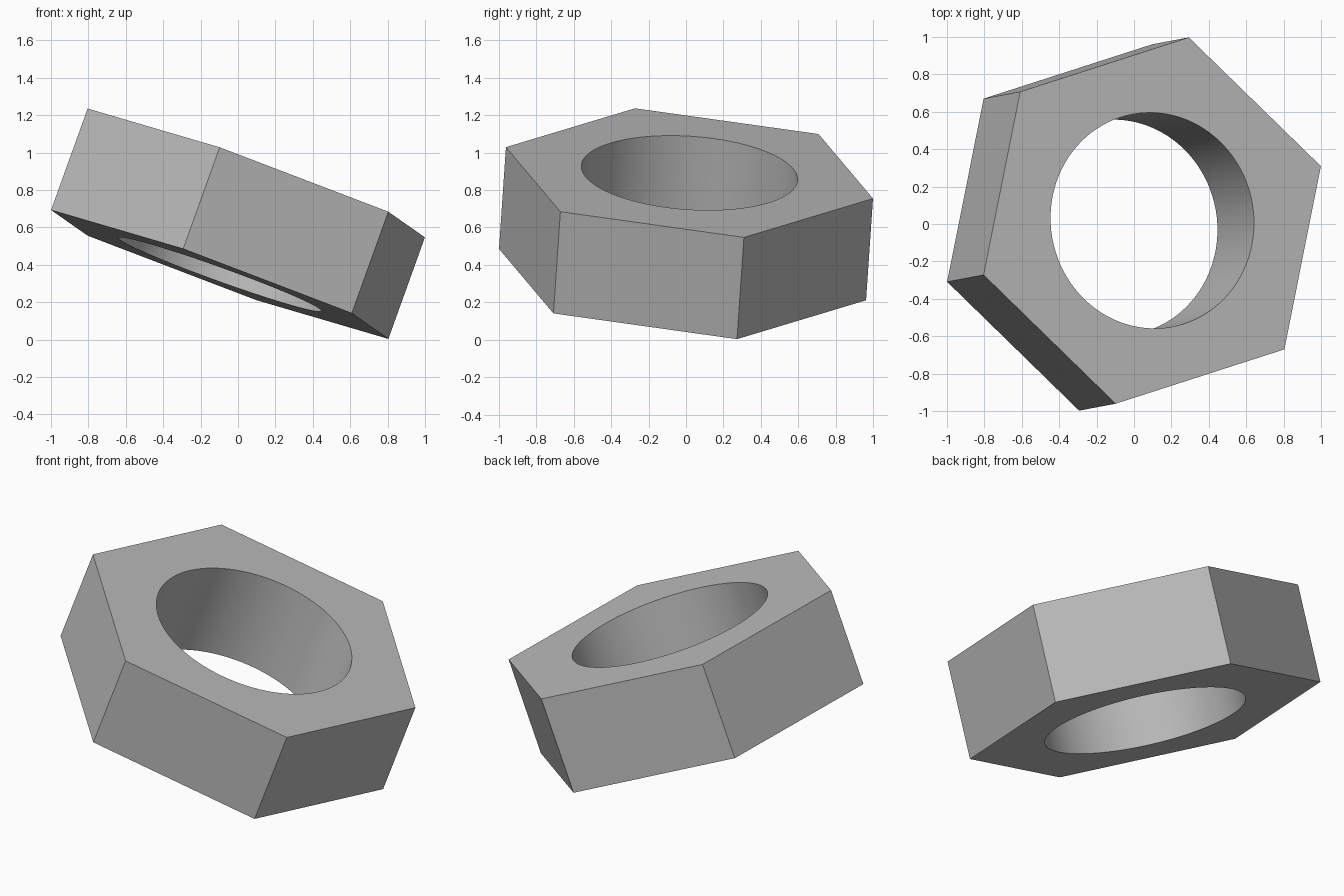
import bpy, bmesh
from math import cos, sin, pi
from mathutils import Matrix, Vector

cube = bpy.data.objects.get("Cube")
if cube:
    bpy.data.objects.remove(cube, do_unlink=True)

SIDES, STEPS = 6, 16            # flats, and bore segments per flat
OUTER, BORE, HALF = 1.008, 0.578, 0.289

# Plain grey metal
steel = bpy.data.materials.new("grey metal")
grey = (0.5, 0.5, 0.5, 1)
steel.diffuse_color = grey
steel.use_nodes = True
shader = next(n for n in steel.node_tree.nodes if n.type == 'BSDF_PRINCIPLED')
shader.inputs["Base Color"].default_value = grey

bm = bmesh.new()


def ring(radius, count, z):
    return [bm.verts.new((radius * cos(2 * pi * i / count),
                          radius * sin(2 * pi * i / count), z))
            for i in range(count)]


# Hexagonal outside and round bore, bottom and top
n = SIDES * STEPS
hex_low, hex_top = ring(OUTER, SIDES, -HALF), ring(OUTER, SIDES, HALF)
bore_low, bore_top = ring(BORE, n, -HALF), ring(BORE, n, HALF)

# Flats and end faces, one sector per side
for i in range(SIDES):
    j = (i + 1) % SIDES
    bm.faces.new((hex_low[i], hex_low[j], hex_top[j], hex_top[i]))
    arc = [(i * STEPS + k) % n for k in range(STEPS + 1)]
    bm.faces.new([hex_top[i], hex_top[j]] + [bore_top[k] for k in reversed(arc)])
    bm.faces.new([hex_low[j], hex_low[i]] + [bore_low[k] for k in arc])

# Bore wall
for i in range(n):
    j = (i + 1) % n
    bm.faces.new((bore_low[j], bore_low[i], bore_top[i], bore_top[j]))

mesh = bpy.data.meshes.new("hex_nut")
bm.to_mesh(mesh)
bm.free()
mesh.materials.append(steel)
nut = bpy.data.objects.new("hex_nut", mesh)
bpy.context.collection.objects.link(nut)

# Tilt: local z along the bore, local x towards one corner
axis = Vector((0.338, 0.064, 0.939)).normalized()
corner = Vector((0.90, 0.29, -0.345))
corner = (corner - axis * corner.dot(axis)).normalized()
side = axis.cross(corner)
turn = Matrix((corner, side, axis)).transposed().to_4x4()
nut.matrix_world = Matrix.Translation((0, 0, 0.62)) @ turn

# Smooth bore, sharp edges elsewhere
bpy.ops.object.select_all(action='DESELECT')
nut.select_set(True)
bpy.context.view_layer.objects.active = nut
bpy.ops.object.shade_smooth_by_angle(angle=pi / 6)
